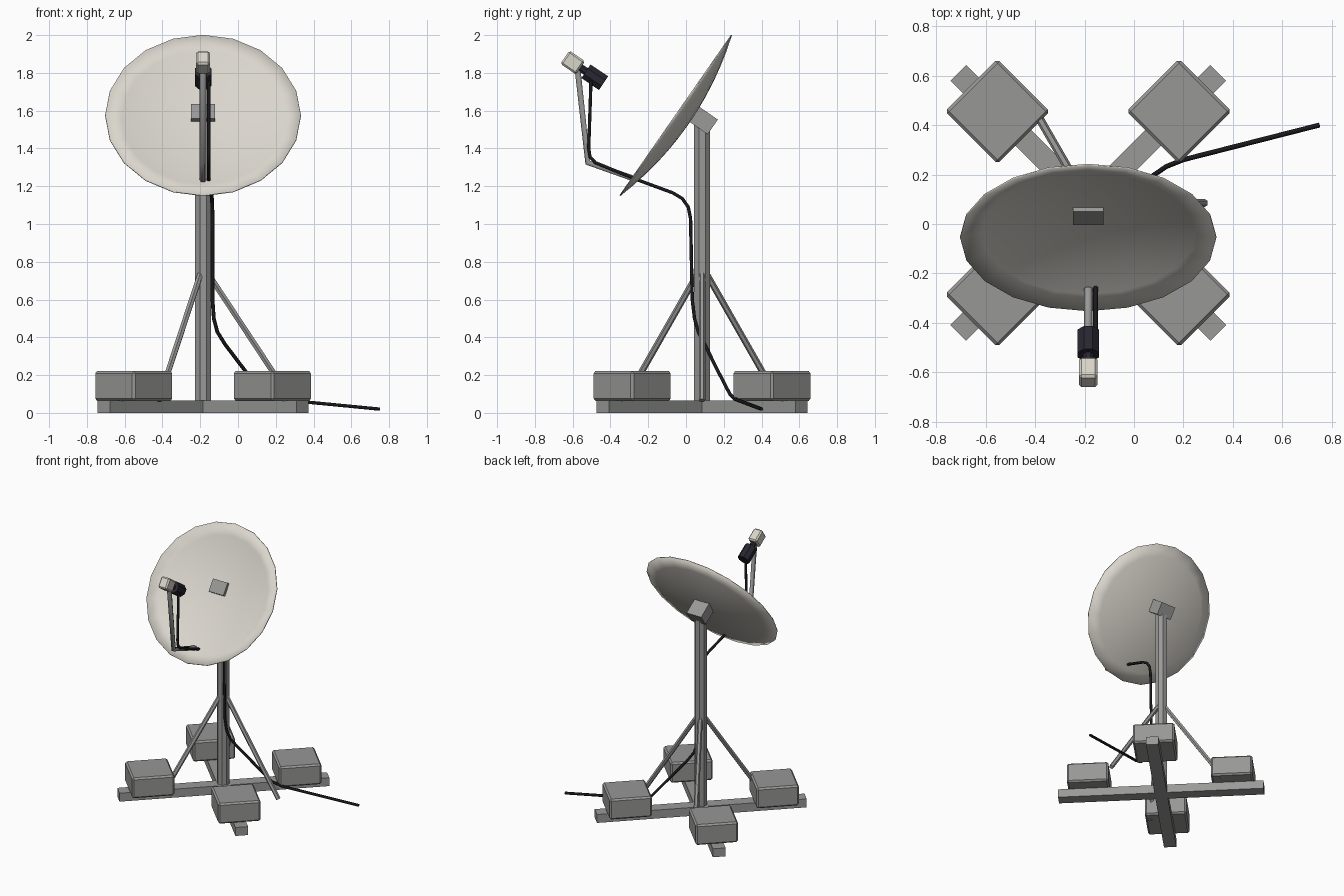
import bpy, bmesh, math
from mathutils import Vector, Matrix

if "Cube" in bpy.data.objects:
    bpy.data.objects.remove(bpy.data.objects["Cube"])

PX, PY = -0.185, 0.085            # mast position
TILT = math.radians(55.2)         # dish tilt about x


def material(name, rgb):
    m = bpy.data.materials.new(name)
    m.diffuse_color = (*rgb, 1)
    m.use_nodes = True
    m.node_tree.nodes["Principled BSDF"].inputs["Base Color"].default_value = m.diffuse_color
    return m


STEEL = material("steel_grey", (0.32, 0.32, 0.315))
BLOCK = material("ballast_grey", (0.31, 0.31, 0.305))
CREAM = material("dish_cream", (0.70, 0.67, 0.61))
WHITE = material("receiver_cream", (0.69, 0.66, 0.58))
DARK = material("horn_black", (0.022, 0.019, 0.030))
RUBBER = material("cable_black", (0.010, 0.010, 0.012))


def finish(bm, name, mat, matrix=Matrix(), smooth=None):
    bm.transform(matrix)
    bmesh.ops.recalc_face_normals(bm, faces=bm.faces)
    me = bpy.data.meshes.new(name)
    bm.to_mesh(me)
    bm.free()
    me.materials.append(mat)
    ob = bpy.data.objects.new(name, me)
    bpy.context.collection.objects.link(ob)
    if smooth:
        bpy.context.view_layer.objects.active = ob
        bpy.ops.object.select_all(action='DESELECT')
        ob.select_set(True)
        bpy.ops.object.shade_smooth_by_angle(angle=math.radians(smooth))
    return ob


def box(name, mat, loc, size, rot=Matrix(), bevel=0):
    bm = bmesh.new()
    bmesh.ops.create_cube(bm, size=1, matrix=Matrix.Diagonal((*size, 1)))
    if bevel:
        bmesh.ops.bevel(bm, geom=bm.edges[:], offset=bevel, segments=1, affect='EDGES')
    return finish(bm, name, mat, Matrix.Translation(loc) @ rot)


def rod(name, mat, a, b, radius, sides):
    a, b = Vector(a), Vector(b)
    d = b - a
    bm = bmesh.new()
    bmesh.ops.create_cone(bm, cap_ends=True, segments=sides, radius1=radius,
                          radius2=radius, depth=d.length,
                          matrix=Matrix.Rotation(math.pi / sides, 4, 'Z'))
    rot = d.to_track_quat('Z', 'Y').to_matrix().to_4x4()
    return finish(bm, name, mat, Matrix.Translation((a + b) / 2) @ rot)


def tube(name, mat, points, radius):
    cu = bpy.data.curves.new(name, 'CURVE')
    cu.dimensions = '3D'
    cu.bevel_depth = radius
    cu.bevel_resolution = 1
    cu.use_fill_caps = True
    sp = cu.splines.new('POLY')
    sp.points.add(len(points) - 1)
    for p, co in zip(sp.points, points):
        p.co = (*co, 1)
    cu.materials.append(mat)
    ob = bpy.data.objects.new(name, cu)
    bpy.context.collection.objects.link(ob)
    bpy.ops.object.select_all(action='DESELECT')
    ob.select_set(True)
    bpy.context.view_layer.objects.active = ob
    bpy.ops.object.convert(target='MESH')
    return ob


# Crossed base beams
for i, ang in enumerate((45, -45)):
    box(f"base_beam_{i + 1}", STEEL, (PX, PY, 0.0325), (1.487, 0.09, 0.065),
        Matrix.Rotation(math.radians(ang), 4, 'Z'))

# Ballast blocks on the beam ends
for sx in (-1, 1):
    for sy in (-1, 1):
        side = ("left" if sx < 0 else "right") + ("_front" if sy < 0 else "_back")
        box(f"ballast_{side}", BLOCK, (PX + sx * 0.367, PY + sy * 0.37, 0.1425),
            (0.3, 0.3, 0.157), Matrix.Rotation(math.radians(45), 4, 'Z'), 0.012)

# Mast and its three braces
rod("mast", STEEL, (PX, PY, 0.0), (PX, PY, 1.55), 0.045, 8)
for i in range(3):
    c, s = math.cos(i * math.tau / 3), math.sin(i * math.tau / 3)
    rod(f"brace_{i + 1}", STEEL, (PX + 0.025 * c, PY + 0.025 * s, 0.74),
        (PX + 0.47 * c, PY + 0.47 * s, 0.065), 0.017, 6)

# Mount block, tilted with the dish
TILTED = Matrix.Rotation(TILT, 4, 'X')
box("dish_mount", STEEL, (PX, 0.082, 1.555), (0.125, 0.095, 0.145), TILTED)

# Parabolic dish: rings of 20 points
SEG, RINGS, RAD, DEPTH = 20, 6, 0.518, 0.08
bm = bmesh.new()
centre = bm.verts.new((0, 0, -DEPTH))
prev = None
for k in range(1, RINGS + 1):
    f = k / RINGS
    ring = [bm.verts.new((RAD * f * math.cos(j * math.tau / SEG),
                          RAD * f * math.sin(j * math.tau / SEG),
                          DEPTH * (f * f - 1))) for j in range(SEG)]
    for j in range(SEG):
        n = (j + 1) % SEG
        if prev:
            bm.faces.new((prev[j], ring[j], ring[n], prev[n]))
        else:
            bm.faces.new((centre, ring[j], ring[n]))
    prev = ring
dish = finish(bm, "dish", CREAM, Matrix.Translation((PX, -0.055, 1.575)) @ TILTED, 40)
solid = dish.modifiers.new("thickness", 'SOLIDIFY')
solid.thickness = 0.006
solid.offset = 0

# Feed arm
tube("feed_arm", STEEL, [(PX, -0.26, 1.235), (PX, -0.52, 1.325), (PX, -0.575, 1.83)], 0.018)

# Receiver box, neck and horn along the dish axis
axis = Vector((0, 0.83, -0.557))
recv = Vector((PX, -0.60, 1.855))
horn = Vector((PX, -0.483, 1.777))
box("receiver_box", WHITE, recv, (0.073, 0.085, 0.10), TILTED, 0.01)
rod("receiver_neck", DARK, recv + axis * 0.03, horn, 0.022, 8)
rod("feed_horn", DARK, horn - axis * 0.056, horn + axis * 0.056, 0.047, 8)

# Cable from the horn, down the mast and out along the ground
tube("cable", RUBBER, [
    (-0.155, -0.503, 1.76), (-0.155, -0.515, 1.40), (-0.155, -0.508, 1.355),
    (-0.155, -0.48, 1.325), (-0.155, -0.26, 1.235), (-0.142, -0.07, 1.165),
    (-0.138, -0.02, 1.135), (-0.136, 0.012, 1.09), (-0.135, 0.024, 1.03),
    (-0.135, 0.033, 0.60), (-0.128, 0.045, 0.50), (-0.11, 0.065, 0.43),
    (-0.07, 0.098, 0.365), (0.04, 0.170, 0.22), (0.13, 0.232, 0.10),
    (0.20, 0.260, 0.073), (0.75, 0.40, 0.02)], 0.01)
